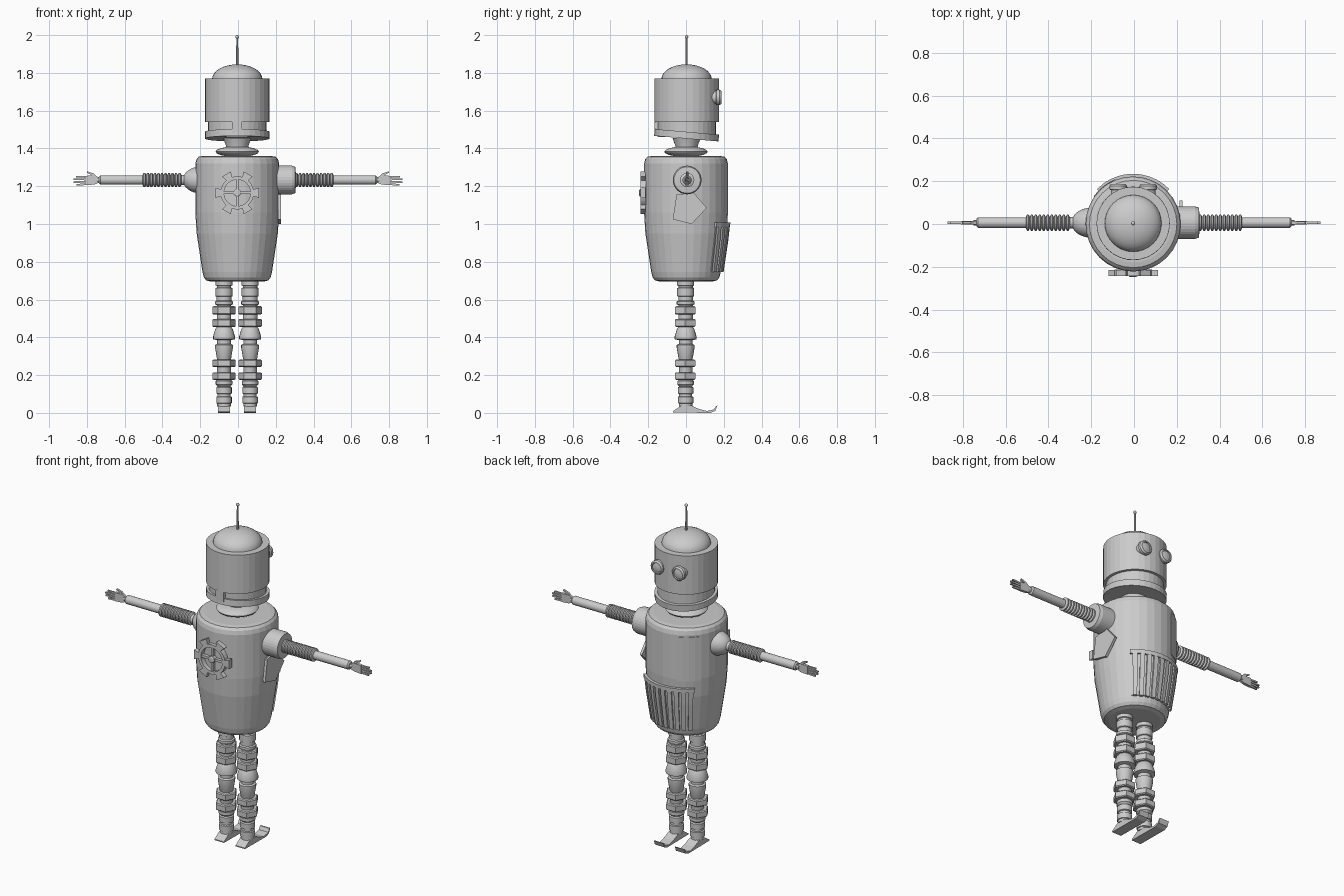
import bpy, bmesh, math
from mathutils import Matrix, Vector

cube = bpy.data.objects.get("Cube")
if cube:
    bpy.data.objects.remove(cube)

metal = bpy.data.materials.new("grey metal")
metal.use_nodes = True
GREY = (0.6, 0.6, 0.6, 1)
metal.diffuse_color = GREY
metal.node_tree.nodes["Principled BSDF"].inputs["Base Color"].default_value = GREY
CX = -0.004  # centre line of the trunk


def finish(name, bm, matrix=Matrix(), smooth=False):
    bm.transform(matrix)
    bmesh.ops.recalc_face_normals(bm, faces=bm.faces)
    for f in bm.faces:
        f.smooth = smooth
    for e in bm.edges:
        if len(e.link_faces) == 2 and e.calc_face_angle() > math.radians(35):
            e.smooth = False
    mesh = bpy.data.meshes.new(name)
    bm.to_mesh(mesh)
    bm.free()
    mesh.materials.append(metal)
    obj = bpy.data.objects.new(name, mesh)
    bpy.context.collection.objects.link(obj)
    return obj


def lathe(name, profile, matrix=Matrix(), segs=32, smooth=False, closed=False):
    """Turn (radius, height) points round z."""
    bm = bmesh.new()
    rings = [[bm.verts.new((r * math.cos(math.tau * i / segs),
                            r * math.sin(math.tau * i / segs), z))
              for i in range(segs)] for r, z in profile]
    pairs = list(zip(rings, rings[1:]))
    if closed:
        pairs.append((rings[-1], rings[0]))
    else:
        bm.faces.new(rings[0])
        bm.faces.new(rings[-1])
    for a, b in pairs:
        for i in range(segs):
            j = (i + 1) % segs
            bm.faces.new((a[i], a[j], b[j], b[i]))
    return finish(name, bm, matrix, smooth)


def prism(name, points, w0, w1, place):
    """Extrude a flat outline; place(u, v, w) gives the position."""
    bm = bmesh.new()
    a, b = [[bm.verts.new(place(u, v, w)) for u, v in points] for w in (w0, w1)]
    bm.faces.new(a)
    bm.faces.new(b)
    for i in range(len(a)):
        j = (i + 1) % len(a)
        bm.faces.new((a[i], a[j], b[j], b[i]))
    return finish(name, bm)


def at(x, y, z):
    return Matrix.Translation((x, y, z))


def dome(r, h, z, n=8):
    return [(r * math.cos(t), z + h * math.sin(t))
            for t in [i * math.pi / 2 / n * 0.99 for i in range(n + 1)]]


# Trunk
trunk = [(0.14, 0.695), (0.165, 0.702), (0.177, 0.718), (0.184, 0.745), (0.215, 0.95),
         (0.222, 1.06), (0.222, 1.32), (0.216, 1.343), (0.204, 1.356), (0.18, 1.36)]
lathe("trunk", trunk, at(CX, 0, 0))


def trunk_radius(z):
    for (r0, z0), (r1, z1) in zip(trunk, trunk[1:]):
        if z0 <= z <= z1:
            return r0 + (r1 - r0) * (z - z0) / (z1 - z0)


def wrap(name, a0, a1, z0, z1, inner, outer, cols=3, rows=3):
    """Curved plate on the trunk; angles in degrees from +y towards +x."""
    bm = bmesh.new()
    grid = {}
    for i in range(cols + 1):
        a = math.radians(a0 + (a1 - a0) * i / cols)
        for j in range(rows + 1):
            z = z0 + (z1 - z0) * j / rows
            for k, off in enumerate((inner, outer)):
                r = trunk_radius(z) + off
                grid[i, j, k] = bm.verts.new((CX + r * math.sin(a), r * math.cos(a), z))
    for i in range(cols):
        for j in range(rows):
            for k in (0, 1):
                bm.faces.new([grid[i + p, j + q, k] for p, q in ((0, 0), (1, 0), (1, 1), (0, 1))])
    for i in range(cols):
        for j in (0, rows):
            bm.faces.new((grid[i, j, 0], grid[i + 1, j, 0], grid[i + 1, j, 1], grid[i, j, 1]))
    for j in range(rows):
        for i in (0, cols):
            bm.faces.new((grid[i, j, 0], grid[i, j + 1, 0], grid[i, j + 1, 1], grid[i, j, 1]))
    return finish(name, bm)


# Slatted grille, hatch and side patch
wrap("grille_back", -45, 45, 0.75, 1.0, -0.01, 0.005, cols=10)
wrap("grille_rim", -46, 46, 0.985, 1.008, -0.01, 0.016, cols=10, rows=1)
SLATS = 9
for i in range(SLATS):
    a = -45 + 90 * i / SLATS
    wrap("grille_slat", a + 1, a + 7.5, 0.746, 0.99, -0.01, 0.015, cols=1)
wrap("hatch", -55, -22, 1.05, 1.31, -0.01, 0.003, cols=4, rows=1)
prism("side_patch", [(-0.05, 1.155), (0.04, 1.167), (0.11, 1.085), (0.03, 1.0), (-0.07, 1.025)],
      0.212, 0.227, lambda u, v, w: (w, u, v))

# Gear badge
gear = at(CX, -0.212, 1.165) @ Matrix.Rotation(math.pi / 2, 4, 'X')
lathe("gear_ring", [(0.07, 0), (0.088, 0), (0.088, 0.03), (0.07, 0.03)], gear, 36, closed=True)
lathe("gear_hub", [(0.02, 0), (0.02, 0.032), (0.014, 0.036)], gear, 16)
for i in range(6):
    tooth = prism("gear_tooth", [(0.083, -0.017), (0.115, -0.027), (0.115, 0.027), (0.083, 0.017)],
                  0.002, 0.03, lambda u, v, w: (u, v, w))
    tooth.data.transform(gear @ Matrix.Rotation(i * math.tau / 6, 4, 'Z'))
for i in range(4):
    spoke = prism("gear_spoke", [(0.015, -0.007), (0.074, -0.007), (0.074, 0.007), (0.015, 0.007)],
                  0.005, 0.025, lambda u, v, w: (u, v, w))
    spoke.data.transform(gear @ Matrix.Rotation(i * math.pi / 2, 4, 'Z'))

# Neck
neck = [(0.115 * math.cos(t), 1.383 + 0.028 * math.sin(t))
        for t in [math.radians(d) for d in range(-80, 81, 20)]]
lathe("neck_collar", neck, at(CX, 0, 0), smooth=True)
lathe("neck", [(0.055, 1.38), (0.06, 1.415), (0.074, 1.455)], at(CX, 0.003, 0), smooth=True)

# Head, mouth gap, jaw
head = at(CX, 0.003, 0)
lathe("head", [(0.171, 1.54), (0.171, 1.77)], head)
lathe("mouth_core", [(0.155, 1.46), (0.155, 1.545)], head)
lathe("jaw", [(0.171, -0.018), (0.171, 0.018)],
      at(CX, 0.003, 1.47) @ Matrix.Rotation(math.radians(-5), 4, 'X'))
prism("jaw_strut", [(-0.032, 1.48), (0.022, 1.48), (0.022, 1.545), (-0.032, 1.545)],
      -0.167, -0.14, lambda u, v, w: (u, w, v))
lathe("head_dome", dome(0.133, 0.077, 1.768), head, smooth=True)
lathe("antenna", [(0.006, 1.83), (0.005, 1.985)], head, 10, True)
lathe("antenna_tip", [(0.0095 * math.sin(t), 1.9905 - 0.0095 * math.cos(t))
                      for t in [0.05 + i * 3.04 / 6 for i in range(7)]], head, 12, True)

# Eyes
for x in (-0.074, 0.066):
    eye = at(x, 0.1, 1.67) @ Matrix.Rotation(-math.pi / 2, 4, 'X')
    lathe("eye", [(0.034, 0), (0.034, 0.058), (0.041, 0.062), (0.041, 0.078), (0.034, 0.087),
                  (0.028, 0.087), (0.026, 0.082), (0.012, 0.086)], eye, 24, True)

# Arms
ARM_Z = 1.233
for s, side in ((1, "left"), (-1, "right")):
    arm = at(0, 0.006, ARM_Z) @ Matrix.Rotation(s * math.pi / 2, 4, 'Y')
    if s > 0:
        lathe("left_shoulder", [(0.076, 0.16), (0.076, 0.285), (0.07, 0.303), (0.04, 0.306)], arm)
    else:
        lathe("right_shoulder", [(0.07, 0.17)] + dome(0.07, 0.092, 0.2), arm, smooth=True)
    rings = 11
    step = 0.205 / rings
    bellows = []
    for i in range(rings):
        x = 0.3 + i * step
        bellows += [(0.027, x), (0.038, x + step * 0.3), (0.038, x + step * 0.7)]
    lathe(side + "_bellows", [(0.027, 0.27)] + bellows + [(0.027, 0.505)], arm, 20, True)
    lathe(side + "_forearm", [(0.025, 0.5), (0.025, 0.728), (0.018, 0.735)], arm, 20, True)

    def hand(u, v, w):
        return (s * u, 0.006 + w, ARM_Z + v)

    lathe(side + "_wrist", [(0.014, 0.73), (0.012, 0.75)], arm, 12, True)
    prism(side + "_palm", [(0.735, -0.014), (0.76, -0.024), (0.808, -0.028), (0.808, 0.022),
                           (0.76, 0.024), (0.735, 0.014)], -0.008, 0.008, hand)
    prism(side + "_thumb", [(0.745, 0.016), (0.765, 0.035), (0.798, 0.046), (0.8, 0.039),
                            (0.778, 0.027), (0.772, 0.018)], -0.006, 0.006, hand)
    for i, reach in enumerate((0.858, 0.872, 0.87, 0.855)):
        v = 0.016 - i * 0.0127
        tip = v * 1.15
        prism(side + "_finger", [(0.8, v - 0.005), (reach, tip - 0.004), (reach, tip + 0.004),
                                 (0.8, v + 0.005)], -0.005, 0.005, hand)

# Legs and feet
leg_profile = [(0.036, 0.035), (0.036, 0.05), (0.041, 0.052), (0.041, 0.085), (0.034, 0.088),
               (0.034, 0.1), (0.041, 0.103), (0.041, 0.135), (0.034, 0.14), (0.044, 0.15),
               (0.044, 0.168), (0.036, 0.175), (0.036, 0.285), (0.038, 0.29), (0.047, 0.345),
               (0.047, 0.36), (0.036, 0.365), (0.036, 0.385), (0.058, 0.39), (0.058, 0.405),
               (0.046, 0.445), (0.038, 0.455), (0.038, 0.57), (0.047, 0.575), (0.047, 0.59),
               (0.039, 0.595), (0.039, 0.615), (0.045, 0.618), (0.045, 0.66), (0.038, 0.664),
               (0.038, 0.672), (0.045, 0.675), (0.045, 0.71)]
sole = [(-0.07, 0.002), (0.13, 0), (0.155, 0.011), (0.166, 0.038), (0.159, 0.037),
        (0.148, 0.018), (0.11, 0.01), (0.07, 0.02), (0.03, 0.038), (-0.025, 0.038), (-0.07, 0.008)]
for x, side in ((0.064, "left"), (-0.074, "right")):
    lathe(side + "_leg", leg_profile, at(x, -0.002, 0), 20, True)
    for z0, z1 in ((0.175, 0.215), (0.243, 0.282), (0.455, 0.498), (0.52, 0.565)):
        lathe(side + "_leg_nut", [(0.056, z0), (0.062, z0 + 0.005), (0.062, z1 - 0.005), (0.056, z1)],
              at(x, -0.004, 0), 6)
    prism(side + "_foot", sole, x - 0.031, x + 0.031, lambda u, v, w: (w, u, v))
